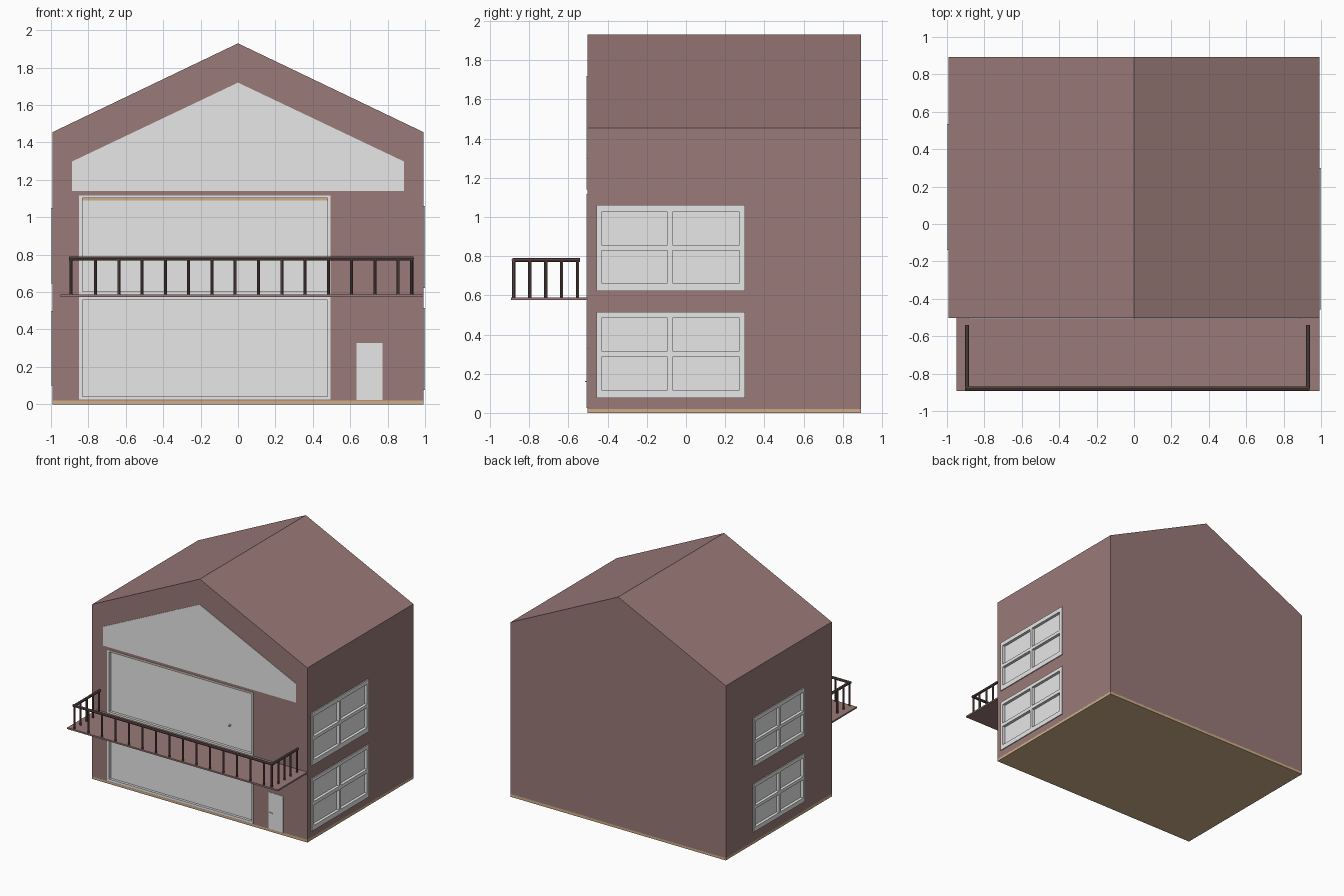
import bpy, bmesh, math
from mathutils import Vector, Matrix

if "Cube" in bpy.data.objects:
    bpy.data.objects.remove(bpy.data.objects["Cube"])


def mat(name, c):
    m = bpy.data.materials.new(name)
    m.diffuse_color = (*c, 1)
    m.use_nodes = True
    m.node_tree.nodes["Principled BSDF"].inputs["Base Color"].default_value = m.diffuse_color
    return m


WALL = mat("dusty_brown", (0.32, 0.195, 0.188))
GREY = mat("light_grey", (0.8, 0.8, 0.8))
DARK = mat("dark_brown", (0.13, 0.078, 0.074))
TAN = mat("tan", (0.62, 0.43, 0.25))

WX, FY, BY = 0.992, -0.503, 0.893   # wall half width, front and back


def add_box(bm, a, b):
    lo = [min(p, q) for p, q in zip(a, b)]
    hi = [max(p, q) for p, q in zip(a, b)]
    size = [h - l for l, h in zip(lo, hi)]
    mid = [(h + l) / 2 for l, h in zip(lo, hi)]
    bmesh.ops.create_cube(bm, size=1, matrix=Matrix.Translation(mid) @ Matrix.Diagonal((*size, 1)))


def add_rod(bm, a, b, r, n=8):
    a, b = Vector(a), Vector(b)
    d = b - a
    m = Matrix.Translation((a + b) / 2) @ d.to_track_quat('Z', 'Y').to_matrix().to_4x4()
    bmesh.ops.create_cone(bm, cap_ends=True, segments=n, radius1=r, radius2=r, depth=d.length, matrix=m)


def add_prism(bm, pts, y0, y1):
    """Extrude an x-z outline along y."""
    f = bm.faces.new([bm.verts.new((x, y0, z)) for x, z in pts])
    ext = bmesh.ops.extrude_face_region(bm, geom=[f])['geom']
    bmesh.ops.translate(bm, vec=(0, y1 - y0, 0), verts=[v for v in ext if isinstance(v, bmesh.types.BMVert)])


def finish(bm, name, m):
    bmesh.ops.recalc_face_normals(bm, faces=bm.faces)
    me = bpy.data.meshes.new(name)
    bm.to_mesh(me)
    bm.free()
    me.materials.append(m)
    ob = bpy.data.objects.new(name, me)
    bpy.context.collection.objects.link(ob)
    return ob


# wall coordinates: u along the wall, v up, d outwards
SIDE = {
    "front": lambda u, v, d: (u, FY - d, v),
    "right": lambda u, v, d: (WX + d, u, v),
    "left": lambda u, v, d: (-WX - d, u, v),
}
cut = bmesh.new()


def window(name, side, us, vs, out):
    """Framed window: us and vs list bar edges in pairs; panes sit recessed."""
    P = SIDE[side]
    bm = bmesh.new()
    for i in range(0, len(us), 2):
        add_box(bm, P(us[i], vs[0], -0.03), P(us[i + 1], vs[-1], out))
    for i in range(1, len(us) - 1, 2):
        for j in range(0, len(vs), 2):
            add_box(bm, P(us[i], vs[j], -0.03), P(us[i + 1], vs[j + 1], out))
    add_box(bm, P(us[1], vs[1], -0.03), P(us[-2], vs[-2], -0.016))
    finish(bm, name, GREY)
    e = 0.004
    add_box(cut, P(us[0] + e, vs[0] + e, -0.032), P(us[-1] - e, vs[-1] - e, 0.05))


# side windows, four panes each
R_U = [-0.457, -0.43, -0.094, -0.069, 0.273, 0.30]
window("right_lower_window", "right", R_U, [0.077, 0.117, 0.316, 0.286, 0.485, 0.515][:2]
       + [0.286, 0.316, 0.485, 0.515], 0.008)
window("right_upper_window", "right", R_U, [0.622, 0.663, 0.83, 0.857, 1.026, 1.061], 0.008)
L_U = [-0.14, -0.116, 0.183, 0.205, 0.51, 0.535]
window("left_lower_window", "left", L_U, [0.10, 0.137, 0.289, 0.315, 0.471, 0.50], 0.008)
window("left_upper_window", "left", L_U, [0.645, 0.682, 0.834, 0.86, 1.018, 1.05], 0.008)

# large front windows
F_U = [-0.85, -0.832, 0.478, 0.495]
window("front_lower_window", "front", F_U, [0.025, 0.043, 0.558, 0.574], 0.005)
window("front_upper_window", "front", F_U, [0.588, 0.604, 1.104, 1.117], 0.005)
bm = bmesh.new()
add_box(bm, (-0.832, FY + 0.012, 1.09), (0.478, FY + 0.018, 1.104))
finish(bm, "upper_window_trim", TAN)

# house body with pitched roof
bm = bmesh.new()
add_prism(bm, [(-WX, 0.02), (WX, 0.02), (WX, 1.455), (0, 1.93), (-WX, 1.455)], FY, BY)
body = finish(bm, "house_body", WALL)
cutter = finish(cut, "window_cutter", WALL)
cutter.hide_render = True
mod = body.modifiers.new("openings", 'BOOLEAN')
mod.object, mod.operation, mod.solver = cutter, 'DIFFERENCE', 'EXACT'
bpy.context.view_layer.objects.active = body
bpy.ops.object.modifier_apply(modifier=mod.name)
bpy.data.objects.remove(cutter)

# base slab
bm = bmesh.new()
add_box(bm, (-WX, FY, 0), (WX, BY, 0.024))
finish(bm, "base_slab", TAN)

# gable panel
bm = bmesh.new()
add_prism(bm, [(-0.888, 1.14), (0.888, 1.14), (0.888, 1.298), (0, 1.72), (-0.888, 1.298)], FY + 0.004, FY - 0.004)
finish(bm, "gable_panel", GREY)

# small door with handle, and knob on the upper window
bm = bmesh.new()
add_box(bm, (0.634, FY + 0.004, 0.024), (0.772, FY - 0.004, 0.328))
finish(bm, "front_door", GREY)
bm = bmesh.new()
add_box(bm, (0.645, FY, 0.158), (0.675, FY - 0.012, 0.164))
finish(bm, "door_handle", GREY)
bm = bmesh.new()
add_rod(bm, (0.27, FY + 0.02, 0.78), (0.27, FY - 0.004, 0.78), 0.008)
finish(bm, "window_knob", GREY)

# balcony deck
bm = bmesh.new()
add_box(bm, (-0.95, -0.892, 0.575), (WX, FY + 0.002, 0.588))
finish(bm, "balcony_deck", WALL)

# balcony railing
bm = bmesh.new()
x0, x1, yf, yb, zt = -0.893, 0.93, -0.879, -0.54, 0.78
add_rod(bm, (x0 - 0.011, yf, zt), (x1 + 0.009, yf, zt), 0.011)
for x in (x0, x1):
    add_rod(bm, (x, yf, zt), (x, yb, zt), 0.011)
finish(bm, "balcony_rail", DARK)
bm = bmesh.new()
for x in [x0] + [-0.762 + 0.1245 * i for i in range(14)] + [x1 - 0.003]:
    add_rod(bm, (x, yf, 0.585), (x, yf, zt), 0.008)
for i in range(1, 5):
    for x in (x0, x1):
        add_rod(bm, (x, yf + 0.0815 * i, 0.585), (x, yf + 0.0815 * i, zt), 0.008)
finish(bm, "balcony_posts", DARK)
